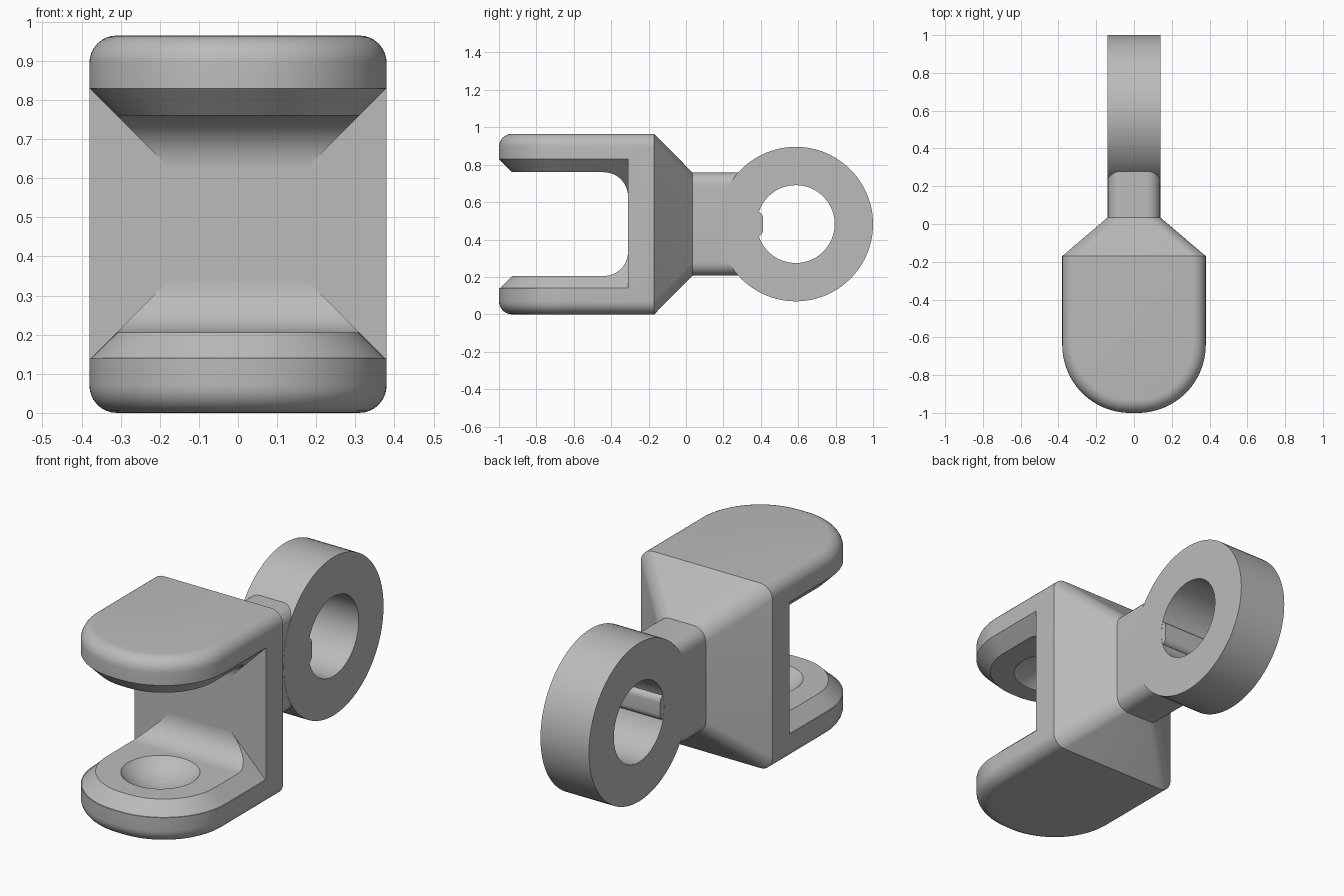
import bpy, bmesh
from math import sin, cos, pi

if "Cube" in bpy.data.objects:
    bpy.data.objects.remove(bpy.data.objects["Cube"])

HEIGHT = 0.965
MID = HEIGHT / 2
WALL_FRONT, WALL_BACK = -0.31, -0.17
TIP_Y = -0.64            # centre of the rounded arm ends
RING_Y = 0.587

steel = bpy.data.materials.new("plain grey")
steel.use_nodes = True
grey = (0.5, 0.5, 0.5, 1)
steel.diffuse_color = grey
steel.node_tree.nodes["Principled BSDF"].inputs["Base Color"].default_value = grey


def loft(name, sections, closed=False):
    """Skin matching sections; cap the ends or close into a loop."""
    bm = bmesh.new()
    rows = [[bm.verts.new(p) for p in s] for s in sections]
    pairs = list(zip(rows, rows[1:]))
    if closed:
        pairs.append((rows[-1], rows[0]))
    else:
        bm.faces.new(rows[0])
        bm.faces.new(rows[-1])
    for a, b in pairs:
        for i in range(len(a)):
            j = (i + 1) % len(a)
            bm.faces.new((a[i], a[j], b[j], b[i]))
    bmesh.ops.recalc_face_normals(bm, faces=bm.faces)
    mesh = bpy.data.meshes.new(name)
    bm.to_mesh(mesh)
    bm.free()
    mesh.materials.append(steel)
    obj = bpy.data.objects.new(name, mesh)
    bpy.context.collection.objects.link(obj)
    return obj


def activate(obj):
    bpy.ops.object.select_all(action='DESELECT')
    obj.select_set(True)
    bpy.context.view_layer.objects.active = obj


def cut(obj, cutter):
    mod = obj.modifiers.new("cut", 'BOOLEAN')
    mod.operation = 'DIFFERENCE'
    mod.solver = 'EXACT'
    mod.object = cutter
    activate(obj)
    bpy.ops.object.modifier_apply(modifier=mod.name)


def outline(inset, back, z, steps=24):
    """Plan of an arm: straight sides, rounded tip, flat back."""
    r = 0.36 - inset
    pts = [(0.02 + r, back, z)]
    for side, start in ((1, 0), (-1, pi / 2)):
        for i in range(steps + 1):
            a = start + pi / 2 * i / steps
            pts.append((0.02 * side + r * cos(a), TIP_Y - r * sin(a), z))
    return pts + [(-0.02 - r, back, z)]


def rounded_rect(half_x, half_z, r, y, steps=8):
    pts = []
    for k, (sx, sz) in enumerate(((1, 1), (-1, 1), (-1, -1), (1, -1))):
        for i in range(steps + 1):
            a = pi / 2 * (k + i / steps)
            pts.append((sx * (half_x - r) + r * cos(a), y,
                        MID + sz * (half_z - r) + r * sin(a)))
    return pts


def circle(r, x, steps=96):
    return [(x, RING_Y + r * cos(2 * pi * i / steps), MID + r * sin(2 * pi * i / steps))
            for i in range(steps)]


def extrude_x(name, profile, half):
    return loft(name, [[(x, y, z) for y, z in profile] for x in (-half, half)])


# Fork body with rounded outer rims
R = 0.07
rim = [(R * (1 - sin(pi / 2 * i / 8)), R * (1 - cos(pi / 2 * i / 8))) for i in range(9)]
levels = rim + [(d, HEIGHT - z) for d, z in reversed(rim)]
body = loft("fork_body", [outline(d, WALL_BACK, z) for d, z in levels])
slot = extrude_x("slot_cutter", [(-1.2, 0.14), (WALL_FRONT, 0.14),
                                 (WALL_FRONT, 0.83), (-1.2, 0.83)], 0.6)
cut(body, slot)
parts, cutters = [body], [slot]

# Chamfered pads inside both arms, filleted into the wall and dimpled
for name, flip in (("upper", 1), ("lower", -1)):
    def up(z):
        return MID + flip * (z - MID)

    pad = loft(name + "_pad", [outline(d, WALL_FRONT + 0.02, up(0.83 - d))
                               for d in (0, 0.07, 0.2)])
    F = 0.13
    arc = [(WALL_FRONT - F + F * sin(pi / 2 * i / 12), up(0.76 - F + F * cos(pi / 2 * i / 12)))
           for i in range(13)]
    space = extrude_x(name + "_pad_cutter", [(-1.2, up(0.76))] + arc
                      + [(WALL_FRONT, up(0.5)), (-1.2, up(0.5))], 0.6)
    cut(pad, space)

    # Spherical dimple
    bpy.ops.mesh.primitive_uv_sphere_add(segments=64, ring_count=32, radius=0.26,
                                         location=(0, TIP_Y, up(0.76 - 0.18)))
    ball = bpy.context.object
    ball.name = name + "_dimple_cutter"
    cut(pad, ball)
    cut(body, ball)
    parts.append(pad)
    cutters += [space, ball]

for c in cutters:
    bpy.data.objects.remove(c)

# Tapered shoulder and neck
parts.append(loft("shoulder", [rounded_rect(0.38, MID, R, WALL_BACK),
                               rounded_rect(0.139, 0.275, R, 0.035)]))
parts.append(loft("neck", [rounded_rect(0.139, 0.275, R, y) for y in (0.03, 0.35)]))

# Eye ring
parts.append(loft("eye_ring", [circle(0.413, -0.14), circle(0.413, 0.14),
                               circle(0.208, 0.14), circle(0.208, -0.14)], closed=True))

# Small rounded key standing into the eye
key = [(0.35, MID - 0.066), (0.38, MID - 0.066)]
key += [(0.38 + 0.032 * cos(a), MID + 0.03 * s + 0.036 * sin(a))
        for s, start in ((-1, -pi / 2), (1, 0))
        for a in (start + pi / 2 * i / 8 for i in range(9))][1:-1]
key += [(0.38, MID + 0.066), (0.35, MID + 0.066)]
parts.append(extrude_x("eye_key", key, 0.139))

for obj in parts:
    activate(obj)
    bpy.ops.object.shade_smooth_by_angle(angle=pi / 6)
